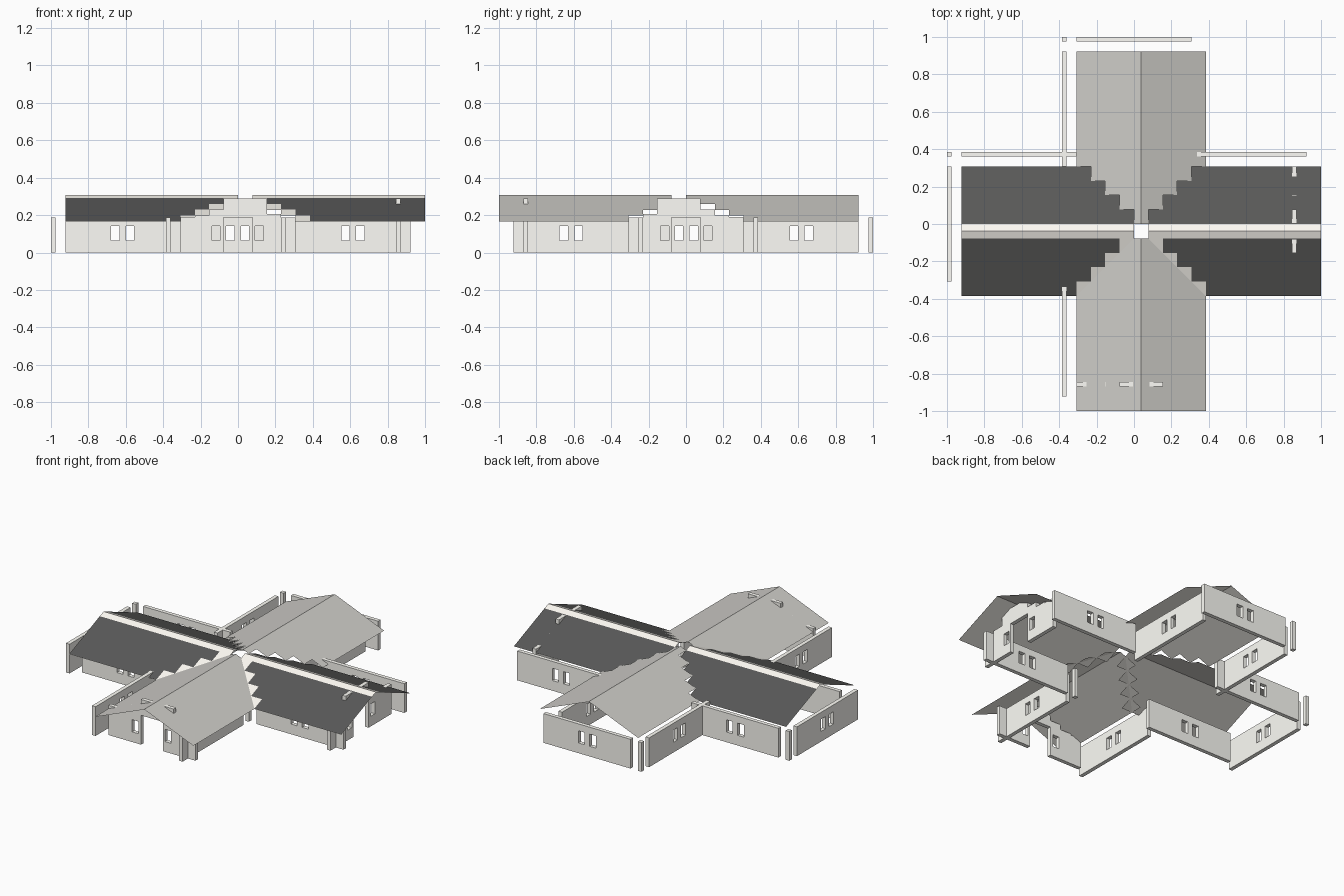
import bpy, bmesh
from mathutils import Vector

if "Cube" in bpy.data.objects:
    bpy.data.objects.remove(bpy.data.objects["Cube"])

U = 1 / 13            # plan module
T = 0.025             # wall thickness
H = 0.187             # wall height
EAVE, RIDGE = 0.168, 0.307
C = U / 2             # half module: the roofs are centred off the origin


def material(name, r, g, b):
    m = bpy.data.materials.new(name)
    m.diffuse_color = (r, g, b, 1)
    m.use_nodes = True
    m.node_tree.nodes["Principled BSDF"].inputs["Base Color"].default_value = m.diffuse_color
    return m


PLASTER = material("plaster", 1.0, 0.99, 0.94)
PALE = material("pale_boards", 1.0, 0.97, 0.91)
DARK = material("dark_tiles", 0.1, 0.1, 0.098)
GREY = material("grey_tiles", 0.62, 0.61, 0.58)


def place(x, y, z, swap):
    # The plan is mirrored across the diagonal y = -x
    return Vector((-y, -x, z)) if swap else Vector((x, y, z))


def finish(name, bm, mats):
    me = bpy.data.meshes.new(name)
    bm.to_mesh(me)
    bm.free()
    for m in mats:
        me.materials.append(m)
    bpy.context.collection.objects.link(bpy.data.objects.new(name, me))


def rect(a, b, z0, z1):
    return [(a, z0), (b, z0), (b, z1), (a, z1)]


def wall(name, outline, holes, cx, y, swap):
    # Flat profile with holes, running along x, extruded to wall thickness
    bm = bmesh.new()
    edges = []
    for loop in [outline] + holes:
        vs = [bm.verts.new(place(cx + s, y - T / 2, z, swap)) for s, z in loop]
        edges += [bm.edges.new((vs[i], vs[(i + 1) % len(vs)])) for i in range(len(vs))]
    bmesh.ops.triangle_fill(bm, use_beauty=True, edges=edges)
    ext = bmesh.ops.extrude_face_region(bm, geom=bm.faces[:])
    moved = [g for g in ext["geom"] if isinstance(g, bmesh.types.BMVert)]
    bmesh.ops.translate(bm, verts=moved, vec=place(0, T, 0, swap))
    bmesh.ops.recalc_face_normals(bm, faces=bm.faces)
    finish(name, bm, [PLASTER])


def post(name, x, y):
    bm = bmesh.new()
    bmesh.ops.create_cube(bm, size=1)
    for v in bm.verts:
        v.co = Vector((x + v.co.x * T, y + v.co.y * T, (v.co.z + 0.5) * H))
    finish(name, bm, [PLASTER])


def roof(name, swap, tiles):
    # Gable sheet along x with a pale lining, stepped where the roofs cross
    bm = bmesh.new()

    def quad(x0, x1, y0, y1, mat):
        for drop, index in ((0, mat), (0.002, 1)):
            vs = []
            for x, y in ((x0, y0), (x1, y0), (x1, y1), (x0, y1)):
                z = RIDGE - (RIDGE - EAVE) * abs(y + C) / (4.5 * U) - drop
                vs.append(bm.verts.new(place(x, y, z, swap)))
            f = bm.faces.new(vs)
            f.material_index = index
            f.normal_update()
            if (f.normal.z > 0) == (drop > 0):
                f.normal_flip()

    for row in range(-5, 4):
        d = abs(row + 1)
        y0, y1 = row * U, (row + 1) * U
        strips = [(y0, -C), (-C, y1)] if d == 0 else [(y0, y1)]
        for side, outer in ((-1, -12 * U), (1, 1.0)):
            k = max(d, 1)
            inner = C + side * (k - 0.5) * U      # starts at the valley cell
            past = C + side * (k + 0.5) * U       # starts beyond it
            for a, b in strips:
                quad(*sorted((past, outer)), a, b, 1 if d == 0 and not swap else 0)
                # north valley cells belong to the east-west roof only
                if not (swap and side < 0 and d):
                    pale = not swap and (row < -1 or d == 0)
                    quad(*sorted((inner, past)), a, b, 1 if pale else 0)
    finish(name, bm, [tiles, PALE])


roof("east_west_roof", False, DARK)
roof("north_south_roof", True, GREY)

# Straight walls with a pair of windows
L = 4 * U
plain = rect(-L, L, 0, H)
panes = [rect(-0.063, -0.019, 0.065, 0.143), rect(0.016, 0.06, 0.065, 0.143)]
for swap, arm in ((False, "east_west"), (True, "north_south")):
    for cx in (-8 * U, 8 * U):
        for y in (0.373, -0.242):
            wall(arm + "_side_wall", plain, panes, cx, y, swap)

# Closed end walls (north and west)
wall("north_end_wall", plain, panes, 0, 0.9875, False)
wall("west_end_wall", plain, panes, 0, 0.9875, True)

# Stepped gable walls with a doorway (south and east)
gable = [(-L, 0), (-U, 0), (-U, H), (U, H), (U, 0), (L, 0),
         (L, 0.187), (3 * U, 0.187), (3 * U, 0.205), (2 * U, 0.205), (2 * U, 0.289),
         (-U, 0.289), (-U, 0.23), (-2 * U, 0.23), (-2 * U, 0.198),
         (-3 * U, 0.198), (-3 * U, 0.19), (-L, 0.19)]
lights = [rect(-0.14, -0.096, 0.065, 0.143), rect(0.092, 0.136, 0.065, 0.143)]
wall("south_gable_wall", gable, lights, 0, -0.857, False)
wall("east_gable_wall", gable, lights, 0, -0.857, True)

# Corner posts
for s in (-0.373, 0.242):
    for e in (0.9875, -0.857):
        post("corner_post", s, e)
        post("corner_post", -e, -s)
    for t in (0.373, -0.242):
        post("inner_post", s, t)
